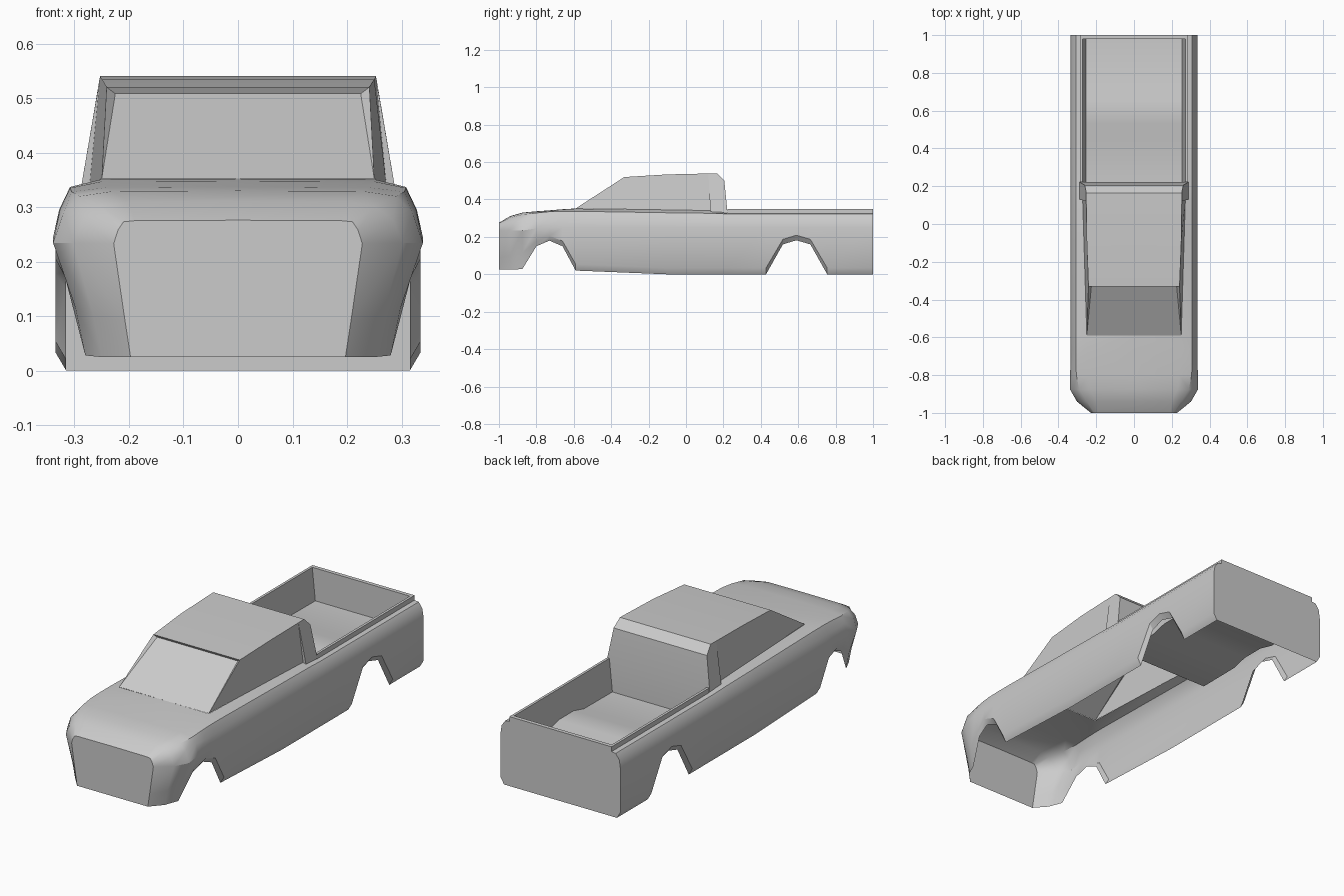
import bpy, bmesh, math

if "Cube" in bpy.data.objects:
    bpy.data.objects.remove(bpy.data.objects["Cube"])


def grid(rows):
    """Quads between neighbouring rows of points."""
    return [(a[i], a[i + 1], b[i + 1], b[i])
            for a, b in zip(rows, rows[1:]) for i in range(len(a) - 1)]


def build(name, faces):
    """Half-model faces, mirrored over x = 0, welded and shaded."""
    bm = bmesh.new()
    for s in (1, -1):
        for f in faces:
            bm.faces.new([bm.verts.new((s * x, y, z)) for x, y, z in f])
    bmesh.ops.remove_doubles(bm, verts=bm.verts, dist=0.0005)
    bmesh.ops.recalc_face_normals(bm, faces=bm.faces)
    me = bpy.data.meshes.new(name)
    bm.to_mesh(me)
    bm.free()
    ob = bpy.data.objects.new(name, me)
    bpy.context.collection.objects.link(ob)
    bpy.ops.object.select_all(action='DESELECT')
    ob.select_set(True)
    bpy.context.view_layer.objects.active = ob
    bpy.ops.object.shade_smooth_by_angle(angle=math.radians(33))
    return ob


def row(y, pts):
    return [(x, y, z) for x, z in pts]


def side(y, zb, belt_z, inner, lip=0.034):
    """Standard flank section: sill, side, shoulder, belt."""
    return row(y, [(.315, zb), (.335, zb + lip), (.335, .25),
                   (.328, .295), (.308, belt_z), inner])


# Nose and front wheel arch sections, bottom to hood edge
nose = [
    row(-1.0, [(.197, .025), (.207, .09), (.228, .233), (.22, .258), (.21, .273), (.19, .275)]),
    row(-.94, [(.25, .025), (.265, .10), (.302, .234), (.285, .275), (.25, .302), (.20, .31)]),
    row(-.875, [(.28, .028), (.298, .115), (.339, .234), (.32, .29), (.29, .32), (.23, .329)]),
    row(-.80, [(.305, .15), (.318, .175), (.339, .245), (.326, .297), (.305, .328), (.24, .336)]),
    side(-.73, .18, .335, (.25, .341), .025),
    side(-.66, .15, .337, (.25, .347), .028),
    side(-.59, .02, .337, (.25, .351)),
]
# Door and bed flank with rear wheel arch
flank = [nose[-1], side(-.1, 0, .329, (.264, .345)), side(.13, 0, .326, (.272, .341))]
for y, zb in [(.222, 0), (.428, 0), (.518, .16), (.59, .182),
              (.665, .16), (.755, 0), (1, 0)]:
    flank.append(side(y, zb, .323, (.285, .326), .034 if zb == 0 else .027))

body = grid(nose) + grid(flank)
# Hood top, closed front and tailgate
body += grid([[r[-1], (0, r[-1][1], r[-1][2] + .001)] for r in nose])
body.append(nose[0] + [(0, -1, .276), (0, -1, .025)])
body.append(flank[-1] + [(0, 1, .326), (0, 1, 0)])
build("truck_body", body)

# Cab: windshield, roof lip, roof, rear bevel, back wall
W, L = (.25, -.59, .352), (.225, -.323, .508)
R0, R1, R2, R3 = (.241, -.33, .52), (.25, -.1, .534), (.253, .12, .539), (.253, .165, .54)
R4, B, F = (.26, .205, .50), (.288, .222, .33), (.255, .222, .185)
G, P = (.272, .13, .341), (.288, .13, .335)
cab = grid([[p, (0, p[1], p[2])] for p in (W, L, R0, R1, R2, R3, R4, B, F)])
cab.append((W, L, R0))
cab.append((W, R0, R1, R2, G))            # side window
cab += [(R2, R3, R4, B, P), (R2, P, G)]   # rear pillar
build("cab", cab)

# Cargo bed: rim, inner walls and floor with a hump over the axle
floor = [(.222, .185), (.45, .187), (.53, .208), (.65, .208), (.73, .187), (.98, .185)]
rim = [[(.285, 1 if y == .98 else y, .325), (.285, 1 if y == .98 else y, .35),
        (.272, y, .35), (.255, y, z)] for y, z in floor]
rim.append([(0, 1, .325), (0, 1, .35), (0, .98, .35), (0, .98, .185)])
bed = grid(rim) + grid([[(.255, y, z), (0, y, z)] for y, z in floor])
build("cargo_bed", bed)
